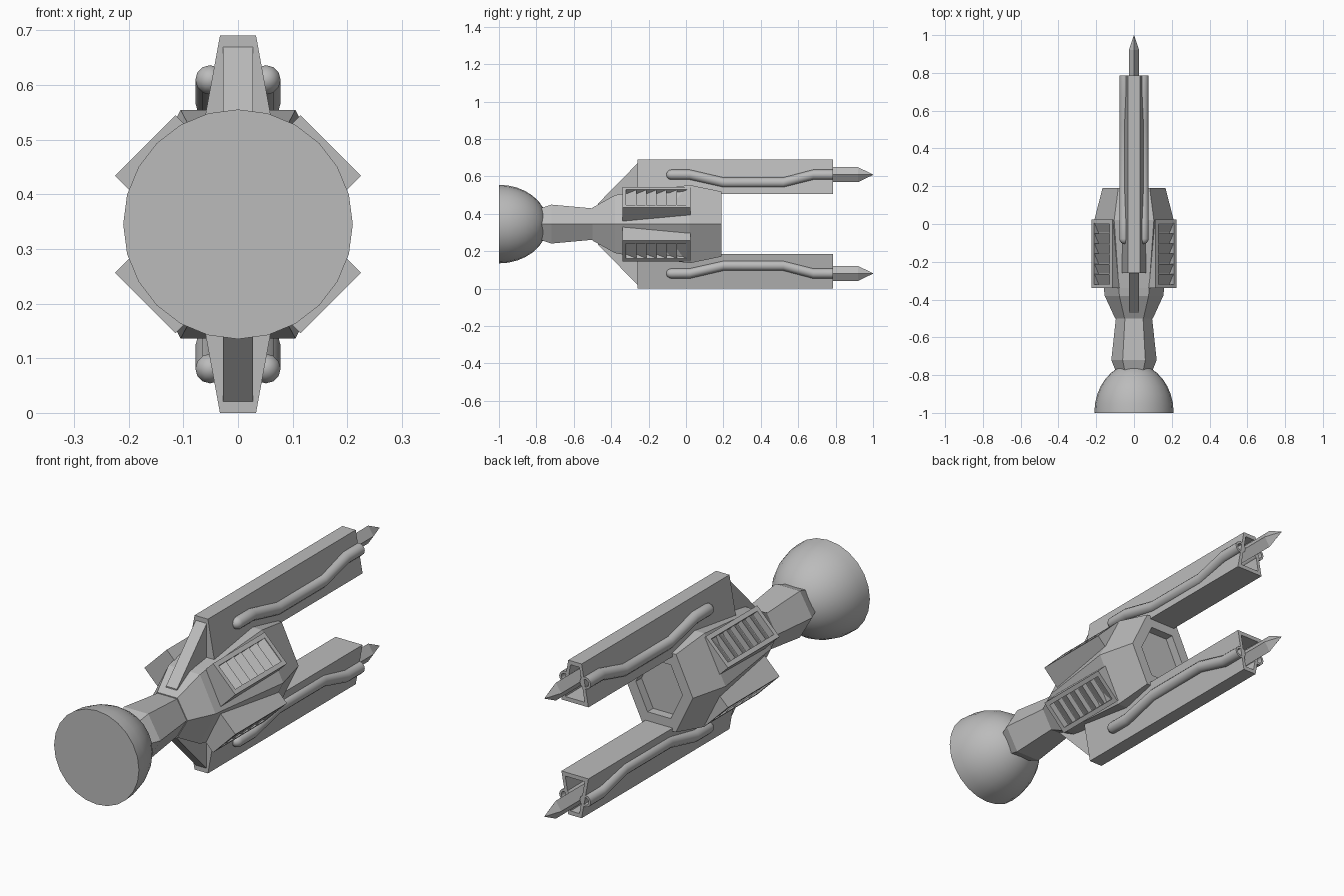
import bpy, bmesh
from math import sin, cos, pi, radians, sqrt

cube = bpy.data.objects.get("Cube")
if cube:
    bpy.data.objects.remove(cube, do_unlink=True)

AXIS = 0.345  # height of the long centre line

metal = bpy.data.materials.new("grey metal")
metal.use_nodes = True
GREY = (0.5, 0.5, 0.5, 1)
metal.diffuse_color = GREY
metal.node_tree.nodes["Principled BSDF"].inputs["Base Color"].default_value = GREY


def loft(bm, rings):
    """Skin a closed solid through rings of 3D points, capping both ends."""
    loops = [[bm.verts.new((x, y, z + AXIS)) for x, y, z in ring] for ring in rings]
    for a, b in zip(loops, loops[1:]):
        for i in range(len(a)):
            j = (i + 1) % len(a)
            bm.faces.new((a[i], a[j], b[j], b[i]))
    bm.faces.new(loops[0])
    bm.faces.new(loops[-1])


def finish(name, bm, smooth=False):
    bmesh.ops.recalc_face_normals(bm, faces=bm.faces[:])
    mesh = bpy.data.meshes.new(name)
    bm.to_mesh(mesh)
    bm.free()
    mesh.materials.append(metal)
    if smooth:
        mesh.shade_smooth()
        mesh.set_sharp_from_angle(angle=radians(35))
    obj = bpy.data.objects.new(name, mesh)
    bpy.context.collection.objects.link(obj)


def solid(name, rings, smooth=False):
    bm = bmesh.new()
    loft(bm, rings)
    finish(name, bm, smooth)


def circle(y, r, sides, x=0, z=0):
    return [(x + r * sin(2 * pi * i / sides), y, z + r * cos(2 * pi * i / sides))
            for i in range(sides)]


def hexagon(y, w, h):
    return [(w, y, 0), (w / 2, y, h), (-w / 2, y, h),
            (-w, y, 0), (-w / 2, y, -h), (w / 2, y, -h)]


def trapezoid(y, w0, z0, w1, z1, s):
    return [(-w0, y, s * z0), (w0, y, s * z0), (w1, y, s * z1), (-w1, y, s * z1)]


# Domed front cap with a flat face
dome = [circle(-1 + 0.26 * sin(a), 0.21 * cos(a), 24)
        for a in (radians(11 * i) for i in range(8))]
solid("front_dome", dome, True)

# Hexagonal neck and main body, the body with a recess in its rear end
solid("neck", [hexagon(-0.8, 0.09, 0.078), hexagon(-0.77, 0.1, 0.087),
               hexagon(-0.72, 0.12, 0.104), hexagon(-0.49, 0.095, 0.083)])
solid("body", [hexagon(-0.5, 0.1, 0.088), hexagon(-0.38, 0.155, 0.155),
               hexagon(-0.34, 0.16, 0.162), hexagon(0.02, 0.21, 0.209),
               hexagon(0.19, 0.167, 0.174), hexagon(0.19, 0.115, 0.12),
               hexagon(0.15, 0.115, 0.12)])


# Diagonal louvred panels on the four slanted sides
def panel(name, sx, sz):
    def point(t, y, h):
        return (sx * (h + t) / sqrt(2), y, sz * (h - t) / sqrt(2))

    def rect(h, inset):
        t0, t1 = -0.06 + inset, 0.0965 - inset
        y0, y1 = -0.34 + inset, 0.025 - inset
        return [point(t0, y0, h), point(t1, y0, h), point(t1, y1, h), point(t0, y1, h)]

    top, floor = 0.222, 0.19
    solid(name + "_panel", [rect(0.1, 0), rect(top, 0), rect(top, 0.02), rect(floor, 0.02)])
    bm = bmesh.new()
    pitch = 0.325 / 6
    for i in range(6):
        y = -0.32 + i * pitch
        loft(bm, [[point(t, y, floor - 0.002), point(t, y + pitch, floor - 0.002),
                   point(t, y + pitch, top - 0.003)] for t in (-0.04, 0.0765)])
    finish(name + "_louvres", bm)


# Pipe that bends inward along the side of a rail, open at the rear
def pipe(name, sx, s):
    r, out, low = 0.027, 0.264, 0.222
    path = [(-0.105, 0.006, out), (-0.1, 0.016, out), (-0.09, 0.024, out),
            (-0.078, r, out), (0.02, r, out), (0.2, r, low), (0.52, r, low),
            (0.68, r, out), (0.785, r, out), (0.785, 0.017, out), (0.74, 0.017, out)]
    solid(name, [circle(y, rad, 12, sx * 0.051, s * z) for y, rad, z in path], True)


for level, s in (("upper", 1), ("lower", -1)):
    # Long rail, hollow at the rear end
    solid(level + "_rail", [trapezoid(-0.26, 0.067, 0.16, 0.033, 0.345, s),
                            trapezoid(0.785, 0.067, 0.16, 0.033, 0.345, s),
                            trapezoid(0.785, 0.048, 0.178, 0.022, 0.327, s),
                            trapezoid(0.64, 0.048, 0.178, 0.022, 0.327, s)])
    # Sloping fin joining rail and body
    solid(level + "_fin", [trapezoid(-0.47, 0.027, 0.05, 0.027, 0.11, s),
                           trapezoid(-0.26, 0.027, 0.13, 0.027, 0.324, s),
                           trapezoid(-0.25, 0.027, 0.13, 0.027, 0.324, s)])
    # Diamond-section spike pointing out of the rail
    solid(level + "_spike", [[(w, y, s * 0.264), (0, y, s * 0.264 + h),
                              (-w, y, s * 0.264), (0, y, s * 0.264 - h)]
                             for y, w, h in ((0.63, 0.027, 0.04), (0.92, 0.027, 0.04),
                                             (1, 0.001, 0.001))])
    for side, sx in (("left", 1), ("right", -1)):
        panel(f"{level}_{side}", sx, s)
        pipe(f"{level}_{side}_pipe", sx, s)
